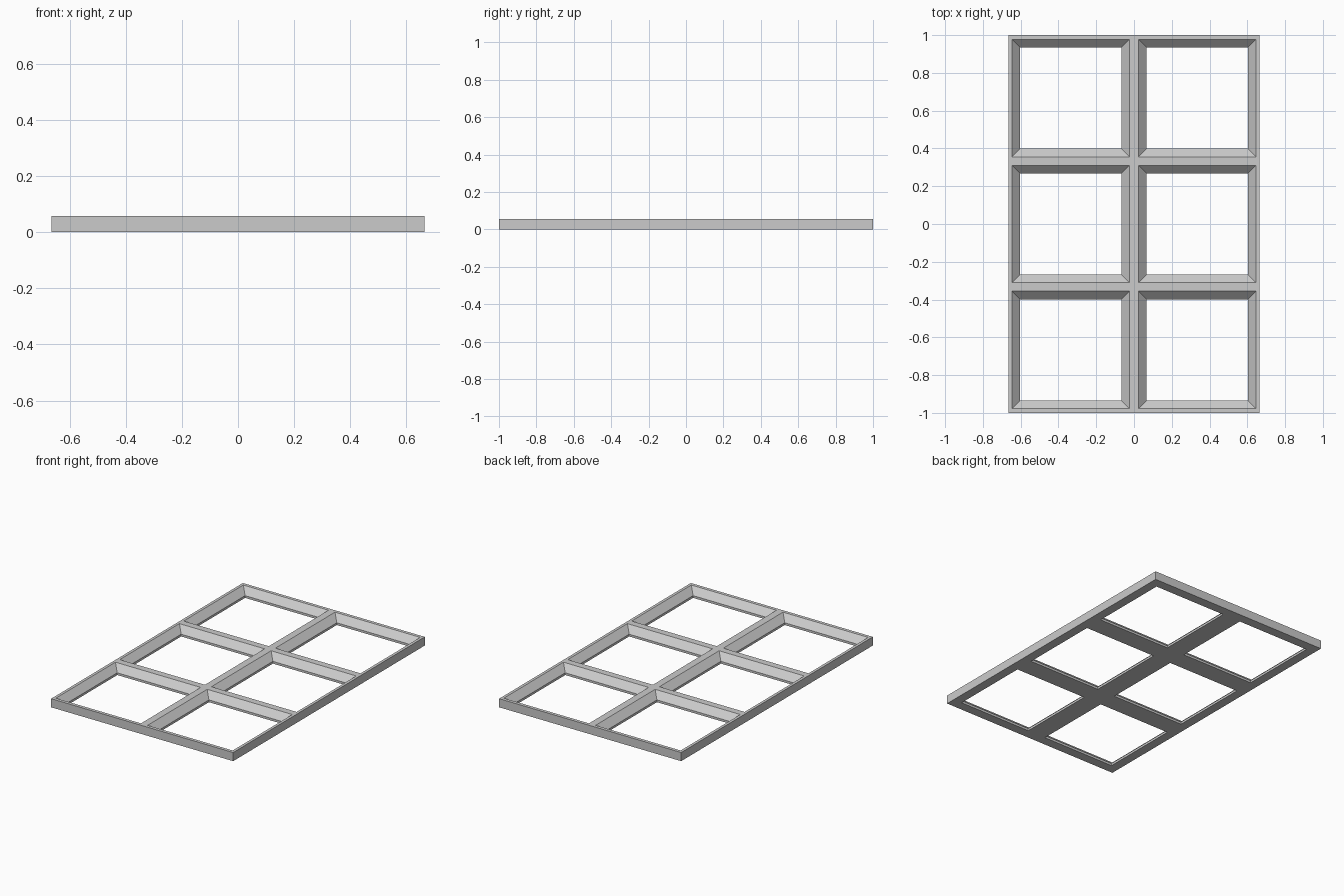
import bpy
import bmesh

if "Cube" in bpy.data.objects:
    bpy.data.objects.remove(bpy.data.objects["Cube"], do_unlink=True)

HALF_X, HALF_Y, HEIGHT, LIP = 0.665, 1.0, 0.057, 0.015
COLUMNS, ROWS = (-0.335, 0.335), (-0.667, 0.0, 0.667)
TOP_HALF, BOTTOM_HALF = 0.311, 0.268

grey = bpy.data.materials.new("plain grey")
grey.use_nodes = True
grey.diffuse_color = (0.6, 0.6, 0.6, 1)
grey.node_tree.nodes["Principled BSDF"].inputs["Base Color"].default_value = grey.diffuse_color

bm = bmesh.new()


def lines(centres, half, outer):
    """Grid lines: outer edge, both sides of every opening, outer edge."""
    return [-outer] + [c + s * half for c in centres for s in (-1, 1)] + [outer]


def layer(half, z):
    return [[bm.verts.new((x, y, z)) for y in lines(ROWS, half, HALF_Y)]
            for x in lines(COLUMNS, half, HALF_X)]


def ring(verts, i0, i1, j0, j1):
    return [verts[i0][j0], verts[i1][j0], verts[i1][j1], verts[i0][j1]]


def wall(lower, upper):
    for k in range(len(lower)):
        n = (k + 1) % len(lower)
        bm.faces.new((lower[k], lower[n], upper[n], upper[k]))


top = layer(TOP_HALF, HEIGHT)
bottom = layer(BOTTOM_HALF, 0)
lip = layer(BOTTOM_HALF, LIP)

# Bars, with sloped openings ending in a thin upright lip
nx, ny = len(top) - 1, len(top[0]) - 1
for i in range(nx):
    for j in range(ny):
        cell = (i, i + 1, j, j + 1)
        if i % 2 and j % 2:
            wall(ring(bottom, *cell), ring(lip, *cell))
            wall(ring(lip, *cell), ring(top, *cell))
        else:
            bm.faces.new(ring(top, *cell))
            bm.faces.new(ring(bottom, *cell))


# Outer sides
def outline(v):
    return ([v[i][0] for i in range(nx)] + [v[nx][j] for j in range(ny)]
            + [v[i][ny] for i in range(nx, 0, -1)] + [v[0][j] for j in range(ny, 0, -1)])


wall(outline(bottom), outline(top))
bmesh.ops.delete(bm, geom=[v for v in bm.verts if not v.link_faces], context='VERTS')
bmesh.ops.recalc_face_normals(bm, faces=bm.faces)

mesh = bpy.data.meshes.new("window_frame")
bm.to_mesh(mesh)
bm.free()
mesh.materials.append(grey)
bpy.context.collection.objects.link(bpy.data.objects.new("window_frame", mesh))
